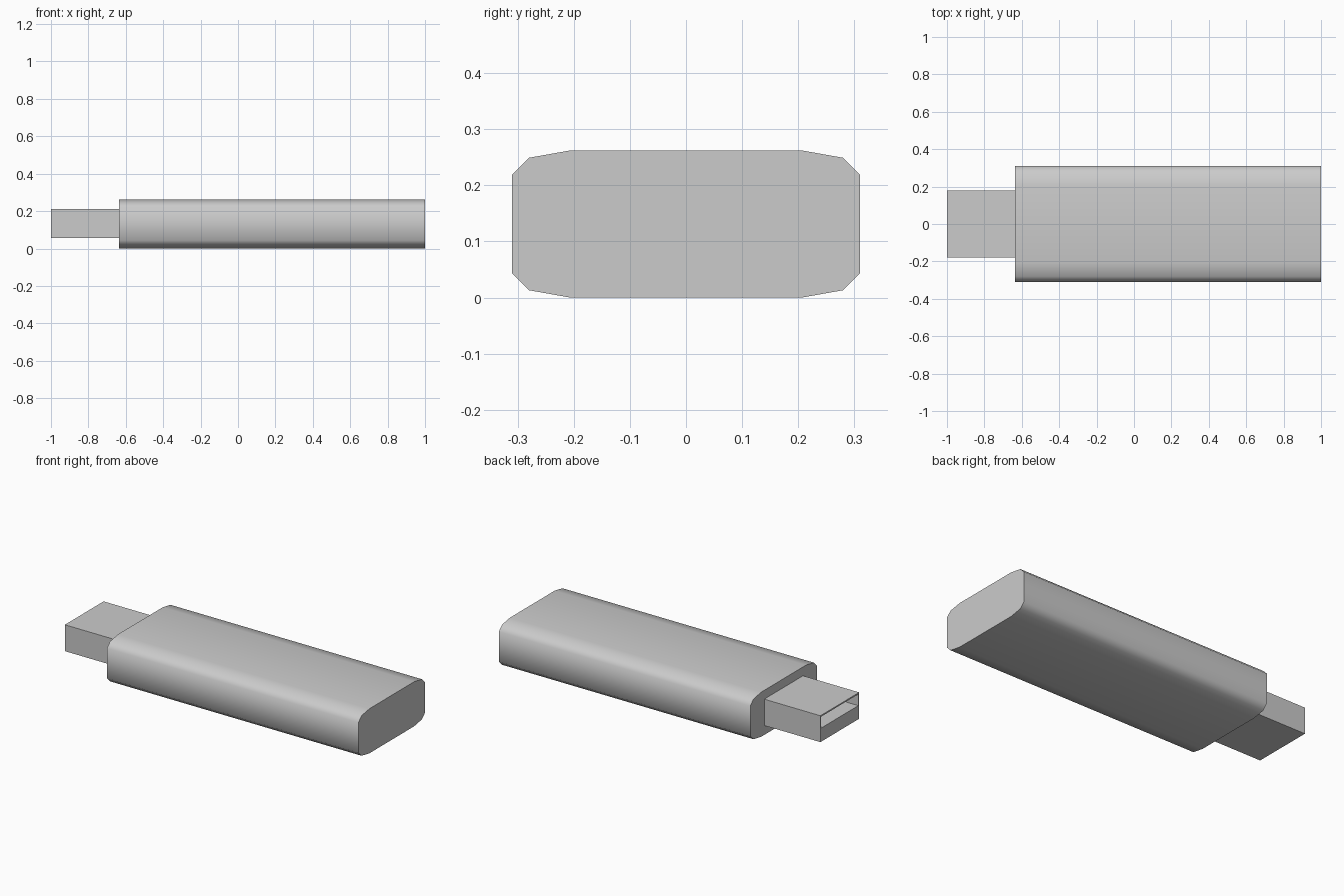
import bpy, bmesh
from math import radians

cube = bpy.data.objects.get("Cube")
if cube:
    bpy.data.objects.remove(cube, do_unlink=True)


def make_material(name, colour):
    mat = bpy.data.materials.new(name)
    mat.use_nodes = True
    mat.diffuse_color = colour
    mat.node_tree.nodes["Principled BSDF"].inputs["Base Color"].default_value = colour
    return mat


grey = make_material("light grey", (0.6, 0.6, 0.6, 1))


def finish(name, bm):
    bmesh.ops.recalc_face_normals(bm, faces=bm.faces)
    mesh = bpy.data.meshes.new(name)
    bm.to_mesh(mesh)
    bm.free()
    mesh.materials.append(grey)
    obj = bpy.data.objects.new(name, mesh)
    bpy.context.collection.objects.link(obj)
    return obj


def extrude_profile(bm, points, x0, x1):
    """Closed (y, z) outline swept along x."""
    face = bm.faces.new([bm.verts.new((x0, y, z)) for y, z in points])
    ext = bmesh.ops.extrude_face_region(bm, geom=[face], use_keep_orig=True)
    verts = [g for g in ext["geom"] if isinstance(g, bmesh.types.BMVert)]
    bmesh.ops.translate(bm, verts=verts, vec=(x1 - x0, 0, 0))


# Body: one chamfered corner mirrored into a full cross-section
MID = 0.131
corner = [(0.31, 0.088), (0.28, 0.118), (0.207, MID)]
upper = corner + [(-y, z) for y, z in reversed(corner)]
outline = upper + [(-y, -z) for y, z in upper]
bm = bmesh.new()
extrude_profile(bm, [(y, z + MID) for y, z in outline], -0.635, 1.0)
body = finish("body", bm)
bpy.context.view_layer.objects.active = body
body.select_set(True)
bpy.ops.object.shade_smooth_by_angle(angle=radians(60))
body.select_set(False)

# Plug: a block whose upper part is an open slot above a solid tongue
W, BOTTOM, TOP, WALL = 0.18, 0.055, 0.21, 0.008
FLOOR = 0.135
TIP, ROOT = -1.0, -0.635
bm = bmesh.new()
extrude_profile(bm, [(-W, BOTTOM), (W, BOTTOM), (W, TOP), (-W, TOP)], TIP, ROOT)
plug = finish("plug", bm)

# Slot cutter, reaching from outside the tip to the body
bm = bmesh.new()
inner = W - WALL
extrude_profile(bm, [(-inner, FLOOR), (inner, FLOOR), (inner, TOP - WALL), (-inner, TOP - WALL)],
                TIP - 0.1, ROOT - 0.01)
cutter = finish("slot_cutter", bm)
cutter.hide_render = True
cutter.hide_viewport = True
cutter.display_type = 'WIRE'
slot = plug.modifiers.new("slot", 'BOOLEAN')
slot.operation = 'DIFFERENCE'
slot.solver = 'EXACT'
slot.object = cutter
